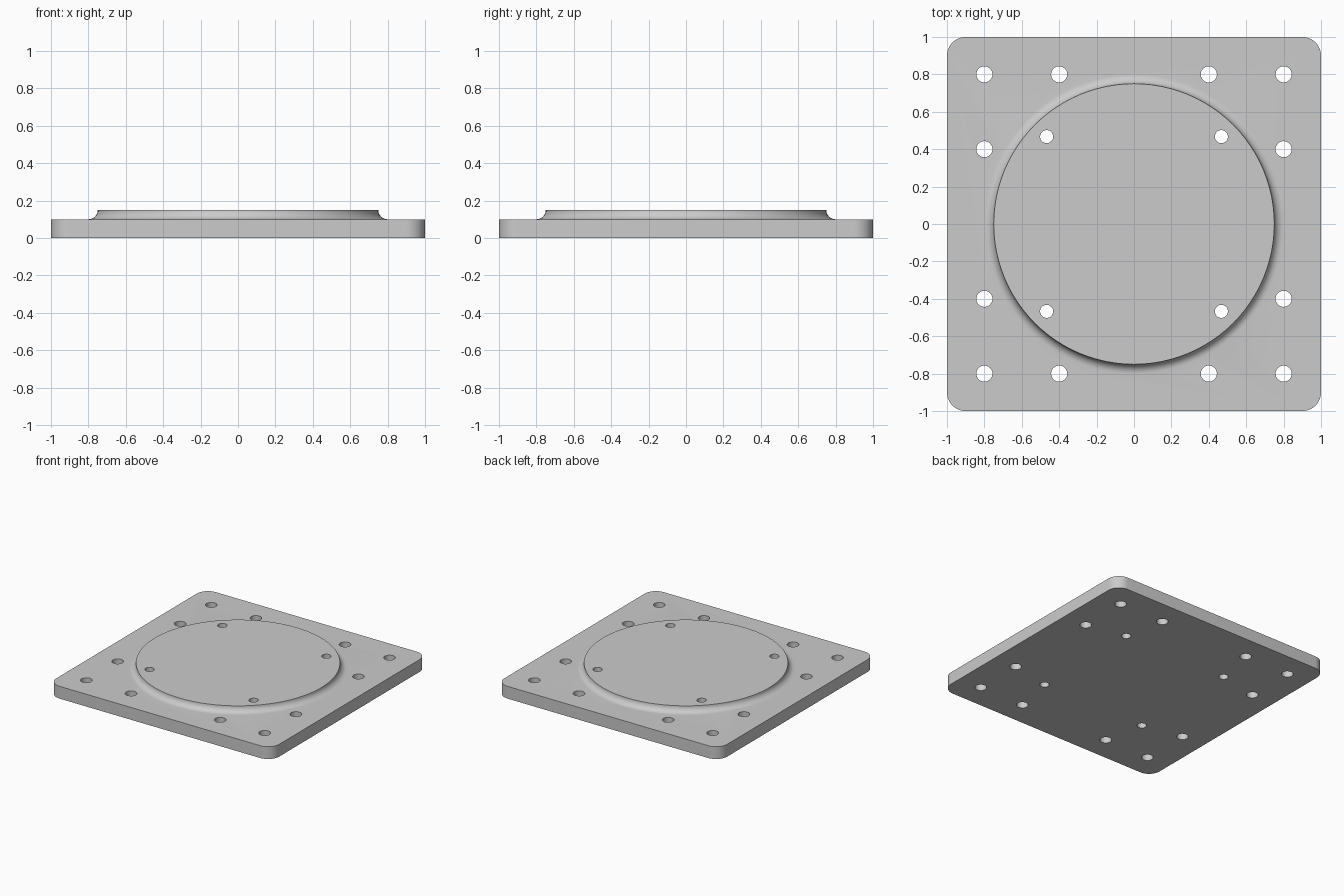
import bpy, bmesh, math
from mathutils import Matrix, Vector

old = bpy.data.objects.get("Cube")
if old:
    bpy.data.objects.remove(old, do_unlink=True)

PLATE_H, TOP_H = 0.10, 0.15
BOSS_R, FILLET = 0.75, 0.05

steel = bpy.data.materials.new("plain grey")
steel.use_nodes = True
grey = (0.6, 0.6, 0.6, 1)
steel.diffuse_color = grey
steel.node_tree.nodes["Principled BSDF"].inputs["Base Color"].default_value = grey


def make_object(name, bm):
    bmesh.ops.recalc_face_normals(bm, faces=bm.faces)
    mesh = bpy.data.meshes.new(name)
    bm.to_mesh(mesh)
    bm.free()
    mesh.materials.append(steel)
    obj = bpy.data.objects.new(name, mesh)
    bpy.context.collection.objects.link(obj)
    return obj


def combine(target, tool, operation):
    mod = target.modifiers.new(operation.lower(), 'BOOLEAN')
    mod.operation, mod.solver, mod.object = operation, 'EXACT', tool
    bpy.context.view_layer.objects.active = target
    bpy.ops.object.modifier_apply(modifier=mod.name)
    bpy.data.objects.remove(tool, do_unlink=True)


# Square plate with rounded corners
bm = bmesh.new()
bmesh.ops.create_cube(bm, size=2)
bmesh.ops.transform(bm, verts=bm.verts, matrix=Matrix.Translation((0, 0, PLATE_H / 2))
                    @ Matrix.Diagonal((1, 1, PLATE_H / 2, 1)))
upright = [e for e in bm.edges if abs(e.verts[0].co.z - e.verts[1].co.z) > 0.01]
bmesh.ops.bevel(bm, geom=upright, offset=0.1, segments=12, profile=0.5, affect='EDGES')
plate = make_object("mounting_plate", bm)

# Raised round boss whose side flares into the plate with a concave fillet
bm = bmesh.new()
steps = 8
profile = [Vector((0, 0, TOP_H))]
for i in range(steps + 1):
    a = math.pi / 2 * i / steps
    profile.append(Vector((BOSS_R + FILLET - FILLET * math.cos(a), 0,
                           TOP_H - FILLET * math.sin(a))))
profile += [Vector((BOSS_R + FILLET, 0, PLATE_H / 2)), Vector((0, 0, PLATE_H / 2))]
verts = [bm.verts.new(p) for p in profile]
edges = [bm.edges.new(pair) for pair in zip(verts, verts[1:])]
bmesh.ops.spin(bm, geom=verts + edges, cent=(0, 0, 0), axis=(0, 0, 1),
               angle=math.tau, steps=96)
bmesh.ops.remove_doubles(bm, verts=bm.verts, dist=0.0001)
bmesh.ops.dissolve_limit(bm, angle_limit=0.001, verts=bm.verts, edges=bm.edges)
combine(plate, make_object("round_boss", bm), 'UNION')

# Through holes: three at each plate corner and one inside the boss
bm = bmesh.new()
for sx in (-1, 1):
    for sy in (-1, 1):
        for x, y, r in ((0.8, 0.8, 0.043), (0.4, 0.8, 0.043),
                        (0.8, 0.4, 0.043), (0.467, 0.467, 0.035)):
            bmesh.ops.create_cone(bm, cap_ends=True, segments=32, radius1=r, radius2=r,
                                  depth=0.5, matrix=Matrix.Translation((sx * x, sy * y, 0.1)))
combine(plate, make_object("hole_cutters", bm), 'DIFFERENCE')

# Smooth curved walls, crisp rims
bpy.ops.object.select_all(action='DESELECT')
plate.select_set(True)
bpy.context.view_layer.objects.active = plate
bpy.ops.object.shade_smooth_by_angle(angle=math.radians(30))
